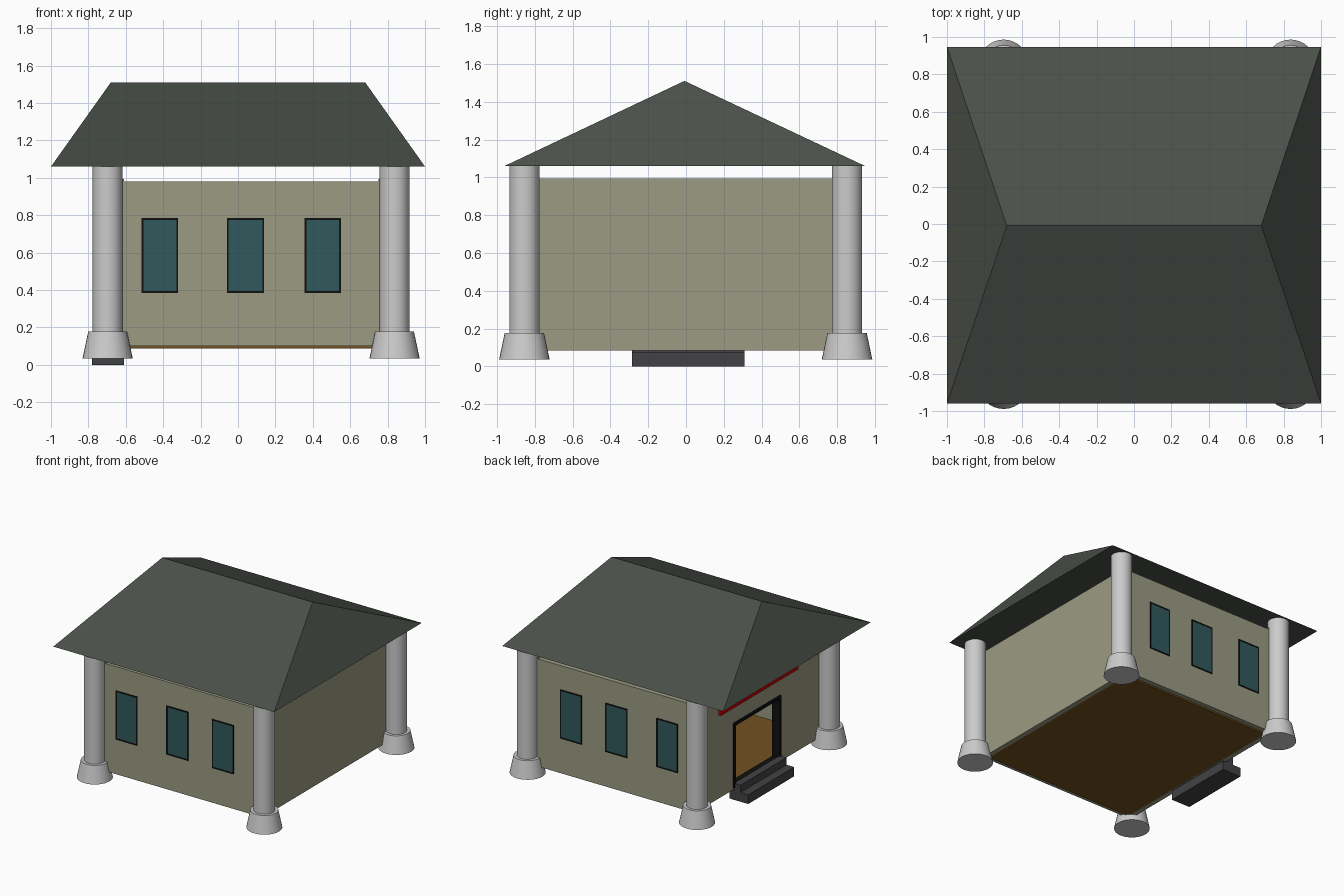
import bpy, bmesh
from mathutils import Vector

if "Cube" in bpy.data.objects:
    bpy.data.objects.remove(bpy.data.objects["Cube"])


def material(name, rgb):
    m = bpy.data.materials.new(name)
    m.diffuse_color = (*rgb, 1)
    m.use_nodes = True
    m.node_tree.nodes["Principled BSDF"].inputs["Base Color"].default_value = m.diffuse_color
    return m


WALL = material("wall_paint", (0.33, 0.33, 0.23))
ROOF = material("roof_slate", (0.07, 0.08, 0.067))
GLASS = material("glass_teal", (0.03, 0.10, 0.11))
BLACK = material("frame_black", (0.005, 0.005, 0.005))
WOOD = material("floor_wood", (0.17, 0.085, 0.015))
STONE = material("step_stone", (0.055, 0.055, 0.06))
RED = material("sign_red", (0.6, 0.0, 0.0))


def add_box(bm, lo, hi):
    lo, hi = Vector(lo), Vector(hi)
    verts = bmesh.ops.create_cube(bm, size=1)["verts"]
    for v in verts:
        v.co = (lo + hi) / 2 + v.co * (hi - lo)


def finish(bm, name, mat=None):
    bmesh.ops.recalc_face_normals(bm, faces=bm.faces)
    me = bpy.data.meshes.new(name)
    bm.to_mesh(me)
    bm.free()
    ob = bpy.data.objects.new(name, me)
    bpy.context.collection.objects.link(ob)
    if mat:
        me.materials.append(mat)
    return ob


def boxes(name, mat, *spans):
    bm = bmesh.new()
    for lo, hi in spans:
        add_box(bm, lo, hi)
    return finish(bm, name, mat)


def cut(ob, *spans):
    cutter = boxes(ob.name + "_cutter", None, *spans)
    cutter.hide_render = True
    cutter.hide_viewport = True
    mod = ob.modifiers.new("openings", "BOOLEAN")
    mod.operation = "DIFFERENCE"
    mod.solver = "EXACT"
    mod.object = cutter


def cone(name, x, y, z0, z1, r0, r1):
    bpy.ops.mesh.primitive_cone_add(vertices=32, radius1=r0, radius2=r1,
                                    depth=z1 - z0, location=(x, y, (z0 + z1) / 2))
    ob = bpy.context.object
    ob.name = name
    bpy.ops.object.shade_smooth_by_angle()
    return ob


X0, X1, Y, T = -0.65, 0.79, 0.84, 0.04
WINDOWS = [(-0.515, -0.32), (-0.06, 0.14), (0.355, 0.55)]
WZ0, WZ1 = 0.385, 0.785
DY0, DY1, DZ0, DZ1 = -0.29, 0.32, 0.10, 0.63

# Floor slab
boxes("floor", WOOD, ((X0 + T, -Y + T, 0.088), (X1 - T, Y - T, 0.11)))

# Front and back walls with three windows each
for side, s in (("front", -1), ("back", 1)):
    ya, yb = sorted((s * Y, s * (Y - T)))
    wall = boxes(side + "_wall", WALL, ((X0 + T, ya, 0.10), (X1 - T, yb, 0.98)))
    cut(wall, *[((a, ya - 0.05, WZ0), (b, yb + 0.05, WZ1)) for a, b in WINDOWS])
    fa, fb = ya - 0.005, yb + 0.005
    ga, gb = sorted((s * (Y + 0.002), s * (Y - 0.018)))
    for i, (a, b) in enumerate(WINDOWS):
        w = 0.01
        boxes(f"{side}_window_frame_{i + 1}", BLACK,
              ((a, fa, WZ0), (a + w, fb, WZ1)), ((b - w, fa, WZ0), (b, fb, WZ1)),
              ((a + w, fa, WZ0), (b - w, fb, WZ0 + w)),
              ((a + w, fa, WZ1 - w), (b - w, fb, WZ1)))
        boxes(f"{side}_window_glass_{i + 1}", GLASS,
              ((a + w, ga, WZ0 + w), (b - w, gb, WZ1 - w)))

# Side walls, the left one with the doorway
boxes("right_wall", WALL, ((X1 - T, -Y, 0.085), (X1, Y, 0.993)))
left = boxes("left_wall", WALL, ((X0, -Y, 0.085), (X0 + T, Y, 0.993)))
cut(left, ((X0 - 0.05, DY0, DZ0), (X0 + T + 0.05, DY1, DZ1)))

# Door frame
fx0, fx1, w = X0 - 0.01, X0 + T + 0.015, 0.025
boxes("door_frame", BLACK,
      ((fx0, DY0, DZ0), (fx1, DY0 + w, DZ1)), ((fx0, DY1 - w, DZ0), (fx1, DY1, DZ1)),
      ((fx0, DY0 + w, DZ1 - w), (fx1, DY1 - w, DZ1)),
      ((fx0, DY0 + w, DZ0), (fx1, DY1 - w, DZ0 + w)))

# Entrance steps
boxes("lower_step", STONE, ((-0.78, -0.285, 0), (-0.61, 0.31, 0.075)))
boxes("upper_step", STONE, ((-0.71, -0.285, 0.075), (X0, 0.31, 0.135)))

# Plain sign strip above the door
boxes("sign_strip", RED, ((X0 - 0.025, -0.49, 0.77), (X0, 0.51, 0.86)))

# Corner columns on flared bases
for fx, x in (("left", -0.697), ("right", 0.837)):
    for fy, y in (("front", -0.855), ("back", 0.852)):
        cone(f"{fy}_{fx}_column", x, y, 0.175, 1.065, 0.08, 0.08)
        cone(f"{fy}_{fx}_column_base", x, y, 0.035, 0.177, 0.134, 0.104)

# Hipped roof
bm = bmesh.new()
eave = [bm.verts.new((x, y, 1.06)) for x, y in
        ((-1, -0.96), (1, -0.96), (1, 0.947), (-1, 0.947))]
ra, rb = (bm.verts.new((x, -0.008, 1.51)) for x in (-0.68, 0.68))
a, b, c, d = eave
for f in ((a, b, rb, ra), (c, d, ra, rb), (b, c, rb), (d, a, ra), (d, c, b, a)):
    bm.faces.new(f)
finish(bm, "roof", ROOF)
